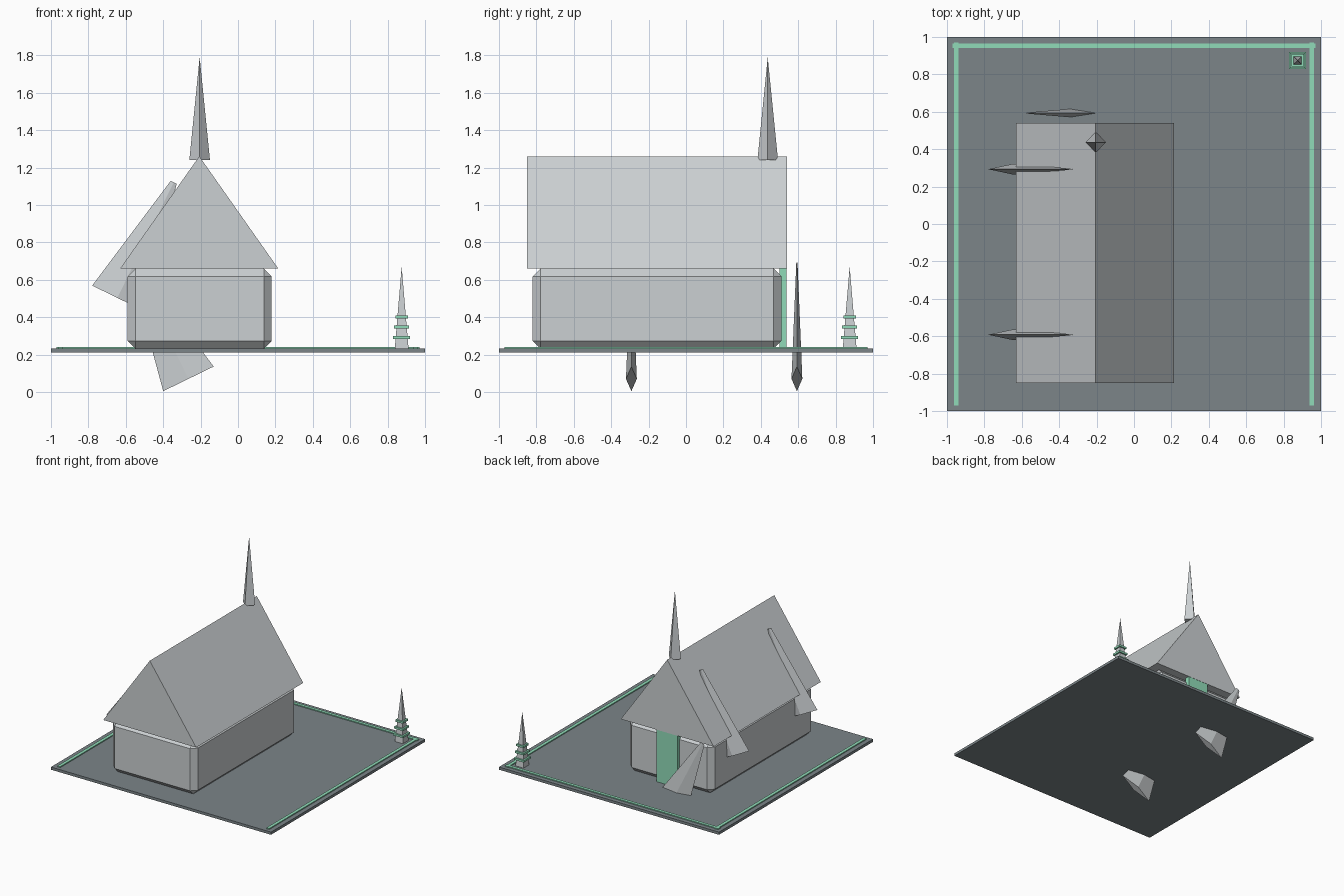
import bpy, bmesh, math
from mathutils import Vector, Matrix

cube = bpy.data.objects.get("Cube")
if cube:
    bpy.data.objects.remove(cube, do_unlink=True)


def material(name, rgb):
    mat = bpy.data.materials.new(name)
    mat.use_nodes = True
    mat.diffuse_color = (*rgb, 1)
    mat.node_tree.nodes["Principled BSDF"].inputs["Base Color"].default_value = (*rgb, 1)
    return mat


STONE = material("pale grey", (0.60, 0.63, 0.645))
GROUND = material("slate grey", (0.20, 0.235, 0.25))
MINT = material("mint green", (0.28, 0.71, 0.48))


def finish(name, bm, mat):
    bmesh.ops.recalc_face_normals(bm, faces=bm.faces)
    mesh = bpy.data.meshes.new(name)
    bm.to_mesh(mesh)
    bm.free()
    mesh.materials.append(mat)
    obj = bpy.data.objects.new(name, mesh)
    bpy.context.collection.objects.link(obj)


def box(name, low, high, mat, bevel=0):
    low, high = Vector(low), Vector(high)
    bm = bmesh.new()
    bmesh.ops.create_cube(bm, size=1)
    bmesh.ops.scale(bm, vec=high - low, verts=bm.verts)
    bmesh.ops.translate(bm, vec=(low + high) / 2, verts=bm.verts)
    if bevel:
        bmesh.ops.bevel(bm, geom=bm.edges[:], offset=bevel, segments=1, affect='EDGES')
    finish(name, bm, mat)


def spike(name, base, height, wide, deep, top=0, turn=0, lean=0):
    """Four-sided spike standing on base, with half widths and a top ratio."""
    bm = bmesh.new()
    bmesh.ops.create_cone(bm, cap_ends=True, segments=4, radius1=1, radius2=top, depth=1)
    bmesh.ops.translate(bm, vec=(0, 0, 0.5), verts=bm.verts)
    bmesh.ops.scale(bm, vec=(wide, deep, height), verts=bm.verts)
    bm.transform(Matrix.Translation(base) @ Matrix.Rotation(lean, 4, 'Y')
                 @ Matrix.Rotation(turn, 4, 'Z'))
    bmesh.ops.remove_doubles(bm, verts=bm.verts, dist=0.0001)
    finish(name, bm, STONE)


# Ground slab and its border strips
box("ground_slab", (-1, -1, 0.21), (1, 1, 0.232), GROUND)
box("back_border", (-0.97, 0.94, 0.23), (0.97, 0.965, 0.24), MINT)
for side, x in (("left", 0.95), ("right", -0.95)):
    box(side + "_border", (x - 0.013, -0.97, 0.23), (x + 0.013, 0.97, 0.24), MINT)

# House walls and the door at the back
box("house_walls", (-0.59, -0.82, 0.23), (0.18, 0.51, 0.66), STONE, bevel=0.042)
box("door", (-0.3, 0.5, 0.23), (-0.11, 0.538, 0.98), MINT)

# Gabled roof: a triangle extruded along y
bm = bmesh.new()
gable = bm.faces.new([bm.verts.new((x, -0.85, z))
                      for x, z in ((-0.63, 0.66), (0.215, 0.66), (-0.207, 1.26))])
end = bmesh.ops.extrude_face_region(bm, geom=[gable], use_keep_orig=True)
bmesh.ops.translate(bm, vec=(0, 1.39, 0),
                    verts=[v for v in end["geom"] if isinstance(v, bmesh.types.BMVert)])
finish("roof", bm, STONE)

# Spire on the ridge
spike("spire", (-0.205, 0.437, 1.24), 0.55, 0.055, 0.055)

# Flat leaning spikes, upper pair and lower pair
LEAN = math.radians(26)
for i, y in enumerate((0.293, -0.592)):
    spike(f"upper_buttress_{i + 1}", (-0.645, y, 0.503), 0.687, 0.15, 0.029, top=0.12, lean=LEAN)
for i, y in enumerate((0.593, -0.292)):
    spike(f"lower_buttress_{i + 1}", (-0.265, y, 0.07), 0.687, 0.15, 0.029, top=0.12, lean=-LEAN)

# Small corner obelisk with three collars
C = 0.875
r = 0.037 * math.sqrt(2)
spike("obelisk", (C, C, 0.23), 0.44, r, r, turn=math.pi / 4)
for i, (z, half) in enumerate(((0.283, 0.045), (0.338, 0.04), (0.394, 0.034))):
    box(f"collar_{i + 1}", (C - half, C - half, z), (C + half, C + half, z + 0.016), MINT)
